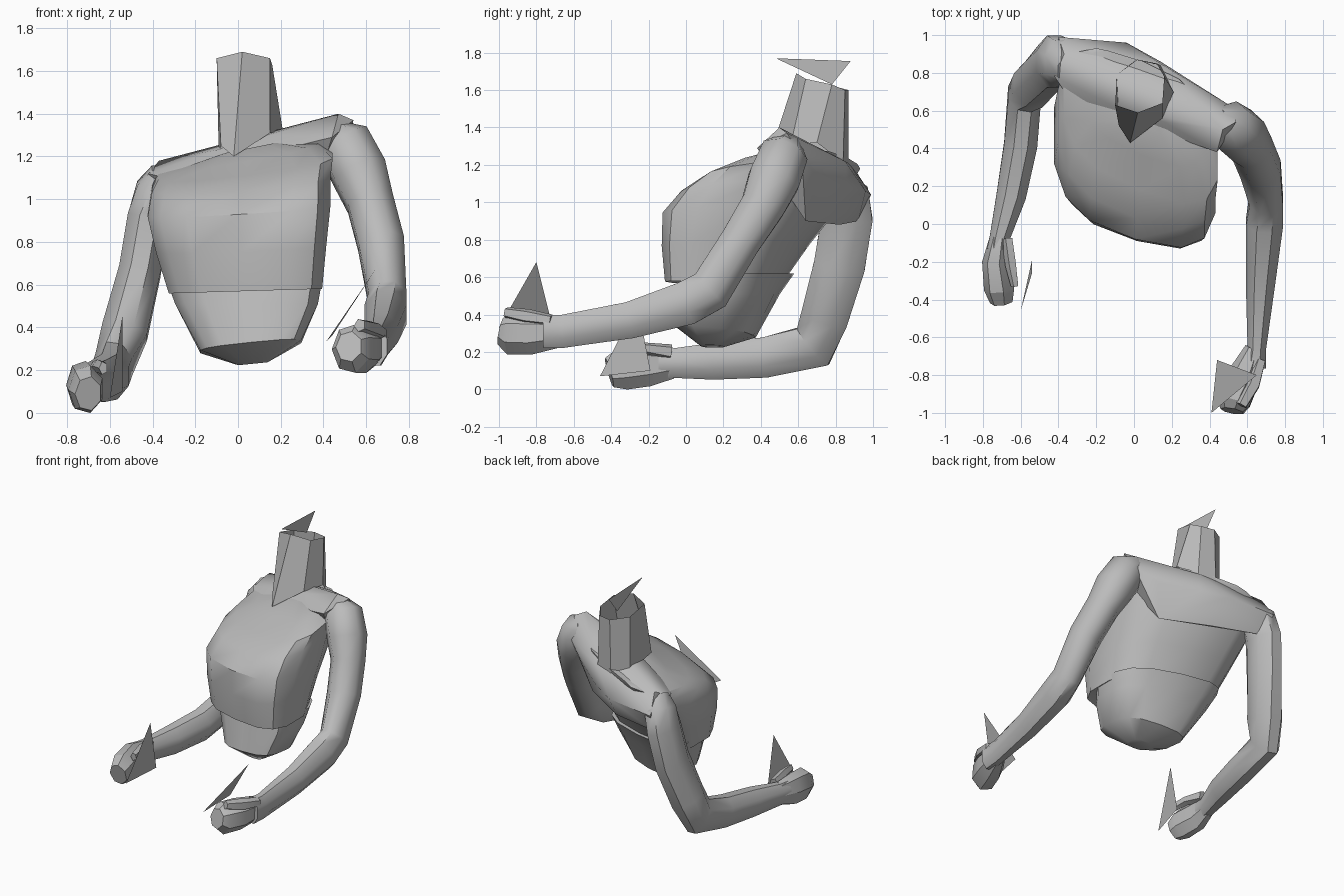
import bpy
import bmesh
import math
from mathutils import Vector

if "Cube" in bpy.data.objects:
    bpy.data.objects.remove(bpy.data.objects["Cube"], do_unlink=True)

# One plain colour for the whole figure
grey = bpy.data.materials.new("plain_grey")
grey.use_nodes = True
colour = (0.5, 0.5, 0.5, 1)
grey.diffuse_color = colour
shader = grey.node_tree.nodes["Principled BSDF"]
shader.inputs["Base Color"].default_value = colour
shader.inputs["Roughness"].default_value = 0.8


def finish(name, bm, closed=True, sharp=40):
    """Turn a bmesh into a shaded object."""
    if closed:
        bmesh.ops.recalc_face_normals(bm, faces=bm.faces[:])
    mesh = bpy.data.meshes.new(name)
    bm.to_mesh(mesh)
    bm.free()
    mesh.materials.append(grey)
    obj = bpy.data.objects.new(name, mesh)
    bpy.context.collection.objects.link(obj)
    bpy.ops.object.select_all(action="DESELECT")
    obj.select_set(True)
    bpy.context.view_layer.objects.active = obj
    bpy.ops.object.shade_smooth_by_angle(angle=math.radians(sharp))
    return obj


def loft(name, rings, caps=True, sharp=40):
    """Skin a list of equally sized point rings, given in hundredths."""
    bm = bmesh.new()
    loops = [[bm.verts.new(Vector(p) * 0.01) for p in ring] for ring in rings]
    for low, high in zip(loops, loops[1:]):
        count = len(low)
        for i in range(count):
            j = (i + 1) % count
            bm.faces.new((low[i], low[j], high[j], high[i]))
    if caps:
        bm.faces.new(loops[0][::-1])
        bm.faces.new(loops[-1])
    return finish(name, bm, sharp=sharp)


def hull(name, points, sharp=45):
    """Faceted skin stretched over a few points."""
    bm = bmesh.new()
    verts = [bm.verts.new(Vector(p) * 0.01) for p in points]
    bmesh.ops.convex_hull(bm, input=verts)
    loose = [v for v in bm.verts if not v.link_faces]
    bmesh.ops.delete(bm, geom=loose, context="VERTS")
    return finish(name, bm, sharp=sharp)


def body_ring(left, right, front, back, z, shear, slope_x, slope_y, sides=14, power=0.68):
    """Rounded box section, skewed backwards and tilted."""
    cx, cy = (left + right) / 2, (front + back) / 2
    points = []
    for i in range(sides):
        angle = math.tau * (i + 0.5) / sides
        c, s = math.cos(angle), math.sin(angle)
        dx = (right - left) / 2 * math.copysign(abs(c) ** power, c)
        dy = (back - front) / 2 * math.copysign(abs(s) ** power, s)
        points.append((cx + dx, cy + dy + shear * dx, z + slope_x * dx + slope_y * dy))
    return points


def limb(name, path, sides=8, sharp=50):
    """Tube along stations of x, y, z, half width, half height."""
    centres = [Vector(p[:3]) for p in path]
    rings = []
    for i, (centre, station) in enumerate(zip(centres, path)):
        ahead = centres[min(i + 1, len(path) - 1)] - centre
        behind = centre - centres[max(i - 1, 0)]
        tangent = (ahead.normalized() + behind.normalized()).normalized()
        up = tangent.cross(Vector((1, 0, 0))).normalized()
        side = up.cross(tangent)
        ring = []
        for k in range(sides):
            angle = math.tau * (k + 0.5) / sides
            ring.append(centre + side * math.cos(angle) * station[3] * 1.06
                        + up * math.sin(angle) * station[4] * 1.06)
        rings.append(ring)
    return loft(name, rings, sharp=sharp)


def sheet(name, corners):
    """Single thin triangle."""
    bm = bmesh.new()
    bm.faces.new([bm.verts.new(Vector(c) * 0.01) for c in corners])
    return finish(name, bm, closed=False)


# Waist, narrowing to a shallow rounded underside
loft("waist", [body_ring(*r) for r in (
    (0, 14, 8, 20, 23, -0.2, 0.1, 0),
    (-18, 30, -5, 36, 31, -0.2, 0.1, -0.1),
    (-30, 38, 0, 47, 51, -0.25, 0, 0),
    (-34, 40, 3, 54, 62, -0.27, 0, 0),
)])

# Chest, overhanging the waist at the front
loft("chest", [body_ring(*r) for r in (
    (-28, 34, -4, 42, 59, -0.25, 0, 0),
    (-33, 40, -8, 48, 57, -0.25, 0.03, 0),
    (-39, 42, -9, 62, 77, -0.28, 0.04, 0.04),
    (-43, 44, -8, 76, 95, -0.3, 0.06, 0.05),
    (-41, 44, 3, 83, 108, -0.34, 0.08, 0.1),
    (-38, 45, 18, 86, 116, -0.4, 0.12, 0.15),
    (-28, 38, 36, 86, 121, -0.4, 0.18, 0.12),
    (-8, 20, 48, 82, 124, -0.2, 0.2, 0),
)])

# Sloping shoulders and upper back, spanning between the arms
hull("shoulders", [
    (-40, 99, 104), (-37, 90, 118), (-42, 78, 112), (-34, 66, 110),
    (-10, 62, 123), (-8, 88, 120), (14, 85, 122), (-4, 96, 106),
    (14, 86, 108), (38, 70, 114), (52, 62, 124), (54, 54, 137),
    (47, 50, 140), (44, 38, 129), (16, 54, 130),
    (-36, 92, 90), (0, 82, 88), (32, 64, 90),
])

# Neck, an open faceted sleeve with a pointed front
neck_base = [(-8, 52, 125), (-2, 43, 120), (15, 56, 131), (21, 70, 132),
             (14, 84, 121), (1, 87, 119), (-9, 79, 121)]
neck_top = [(-10, 63, 166), (2, 59, 169), (15, 64, 166), (16, 78, 163),
            (12, 85, 160), (2, 87, 160), (-9, 79, 162)]
loft("neck", [neck_base, neck_top], caps=False, sharp=25)
sheet("neck_fin", [(2, 48, 177), (2, 88, 175.5), (2, 78, 163)])

# Left arm, raised shoulder and long reach forward
limb("left_arm", [
    (43, 55, 131, 7, 7),
    (50, 52, 125, 13, 13),
    (57, 47, 112, 13, 14),
    (62, 41, 98, 11, 12),
    (67, 29, 79, 11, 11),
    (70, 13, 53, 9, 12),
    (69, 0, 46, 10, 12),
    (67, -30, 37, 8, 10),
    (65, -66, 31, 5, 9),
    (64, -76, 31, 6, 9),
])

# Right arm, held lower with a sharply bent elbow
limb("right_arm", [
    (-34, 82, 112, 7, 8),
    (-38, 85, 104, 10, 13),
    (-42, 86, 91, 10, 14),
    (-46, 82, 66, 10, 14),
    (-53, 74, 38, 11, 13),
    (-58, 68, 23, 9, 13),
    (-60, 42, 17, 9, 11),
    (-65, 15, 15, 8, 10),
    (-71, -7, 14, 5.5, 8),
    (-72, -14, 14, 6, 8),
])

# Closed fists with a thumb lying on top
hands = {
    "left": ([(64, -66, 31, 5, 8), (58, -82, 30, 9, 11),
              (53, -94, 30, 9, 11), (52, -99, 31, 6, 7)],
             [(67, -72, 37, 3, 3), (63, -85, 39, 4, 4), (57, -96, 41, 3, 3)]),
    "right": ([(-71, -7, 14, 5, 8), (-73, -20, 13, 7, 11),
               (-71, -34, 11, 8, 11), (-70, -41, 9, 6, 8)],
              [(-67, -8, 20, 3, 4), (-65, -22, 22, 3, 3), (-63, -33, 21, 2, 3)]),
}
for side, (fist, thumb) in hands.items():
    limb(side + "_fist", fist, sides=7, sharp=25)
    limb(side + "_thumb", thumb, sides=5, sharp=25)

# Thin triangular fins by the hands
sheet("left_hand_fin", [(65, -80, 68), (44, -72, 36), (41, -100, 33)])
sheet("right_hand_fin", [(-54, -26, 46), (-60, -46, 7), (-54, -19, 10)])
